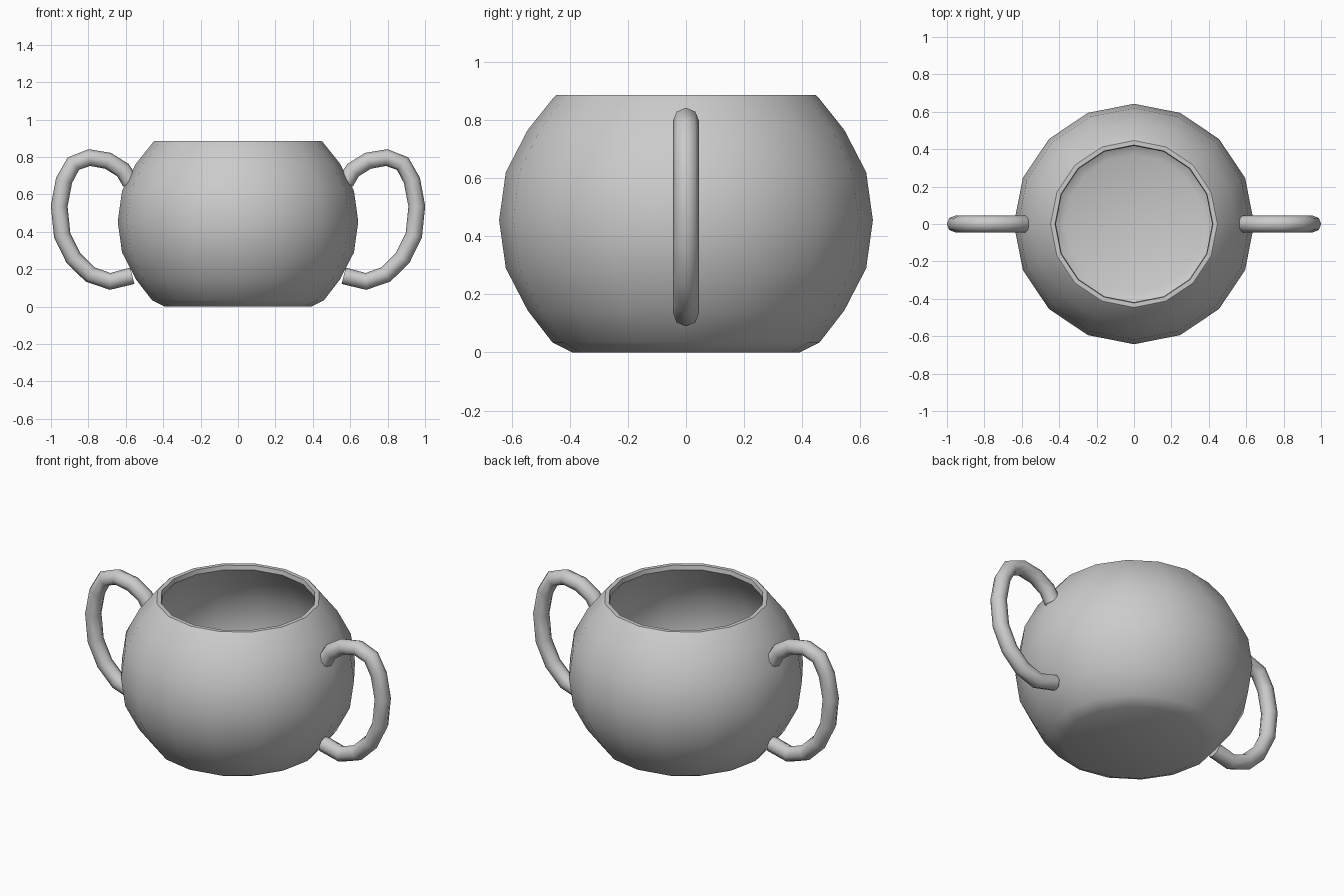
import bpy, bmesh, math
from mathutils import Vector

cube = bpy.data.objects.get("Cube")
if cube:
    bpy.data.objects.remove(cube, do_unlink=True)

grey = bpy.data.materials.new("plain grey")
grey.use_nodes = True
colour = (0.6, 0.6, 0.6, 1)
grey.diffuse_color = colour
grey.node_tree.nodes["Principled BSDF"].inputs["Base Color"].default_value = colour


def finish(name, bm, angle):
    """Turn a bmesh into a shaded object."""
    bmesh.ops.recalc_face_normals(bm, faces=bm.faces[:])
    mesh = bpy.data.meshes.new(name)
    bm.to_mesh(mesh)
    bm.free()
    mesh.materials.append(grey)
    obj = bpy.data.objects.new(name, mesh)
    bpy.context.collection.objects.link(obj)
    bpy.ops.object.select_all(action='DESELECT')
    obj.select_set(True)
    bpy.context.view_layer.objects.active = obj
    bpy.ops.object.shade_smooth_by_angle(angle=math.radians(angle))


def loft(bm, rings):
    """Bridge successive vertex rings and cap both ends."""
    loops = [[bm.verts.new(p) for p in ring] for ring in rings]
    for a, b in zip(loops, loops[1:]):
        for i in range(len(a)):
            j = (i + 1) % len(a)
            bm.faces.new((a[i], a[j], b[j], b[i]))
    bm.faces.new(loops[0])
    bm.faces.new(loops[-1])


# Hollow round bowl: outside profile upward, over the rim, down the inside
SIDES = 16
profile = [(0.39, 0), (0.46, 0.035), (0.545, 0.145), (0.62, 0.29),
           (0.643, 0.455), (0.62, 0.62), (0.545, 0.765), (0.455, 0.878),
           (0.446, 0.886), (0.422, 0.886), (0.418, 0.86),
           (0.51, 0.745), (0.58, 0.61), (0.603, 0.455), (0.58, 0.3),
           (0.51, 0.165), (0.44, 0.07), (0.37, 0.04)]
bm = bmesh.new()
loft(bm, [[(r * math.cos(math.tau * k / SIDES), r * math.sin(math.tau * k / SIDES), z)
           for k in range(SIDES)] for r, z in profile])
finish("bowl", bm, 40)

# Two mirrored ear-shaped handles, each a tube swept along a path
path = [(0.575, 0.665), (0.615, 0.73), (0.695, 0.78), (0.795, 0.797),
        (0.88, 0.765), (0.93, 0.675), (0.956, 0.537), (0.94, 0.382),
        (0.88, 0.26), (0.79, 0.172), (0.684, 0.135), (0.565, 0.165)]
TUBE, TUBE_SIDES = 0.045, 8
for name, side in (("left_handle", 1), ("right_handle", -1)):
    pts = [Vector((side * x, 0, z)) for x, z in path]
    rings = []
    for i, p in enumerate(pts):
        tangent = (pts[min(i + 1, len(pts) - 1)] - pts[max(i - 1, 0)]).normalized()
        across = Vector((0, 1, 0))
        normal = tangent.cross(across)
        rings.append([p + TUBE * (normal * math.cos(math.tau * k / TUBE_SIDES)
                                  + across * math.sin(math.tau * k / TUBE_SIDES))
                      for k in range(TUBE_SIDES)])
    bm = bmesh.new()
    loft(bm, rings)
    finish(name, bm, 60)
